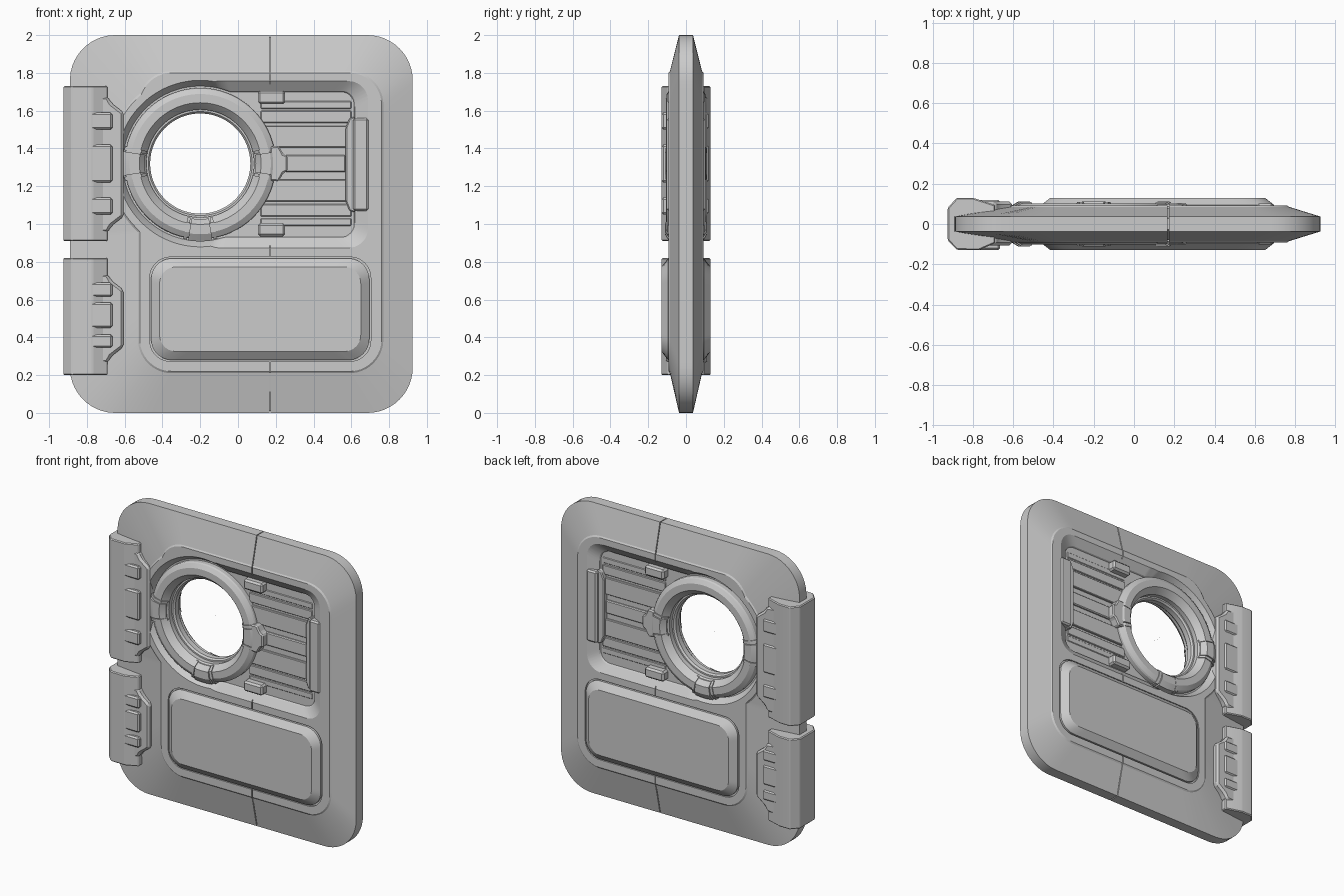
import bpy, bmesh
from math import sin, cos, pi, radians, hypot

if "Cube" in bpy.data.objects:
    bpy.data.objects.remove(bpy.data.objects["Cube"])

CX, CZ = -0.2, 1.32          # window centre


def make(name, bm, angle=12):
    bmesh.ops.recalc_face_normals(bm, faces=bm.faces[:])
    me = bpy.data.meshes.new(name)
    bm.to_mesh(me)
    bm.free()
    ob = bpy.data.objects.new(name, me)
    bpy.context.collection.objects.link(ob)
    shade(ob, angle)
    return ob


def shade(ob, angle):
    bpy.ops.object.select_all(action='DESELECT')
    ob.select_set(True)
    bpy.context.view_layer.objects.active = ob
    bpy.ops.object.shade_smooth_by_angle(angle=radians(angle))


def loft(name, rings, wrap=False, bevel=0, angle=12):
    bm = bmesh.new()
    vs = [[bm.verts.new(p) for p in r] for r in rings]
    n = len(rings[0])
    for k in range(len(vs) if wrap else len(vs) - 1):
        a, b = vs[k], vs[(k + 1) % len(vs)]
        for i in range(n):
            j = (i + 1) % n
            bm.faces.new((a[i], a[j], b[j], b[i]))
    if not wrap:
        bm.faces.new(vs[0])
        bm.faces.new(vs[-1])
    if bevel:
        bmesh.ops.recalc_face_normals(bm, faces=bm.faces[:])
        bmesh.ops.bevel(bm, geom=bm.edges[:], offset=bevel, segments=1,
                        affect='EDGES', clamp_overlap=True)
    return make(name, bm, angle)


def box(name, x0, x1, y0, y1, z0, z1, bevel=0.006):
    sq = [(x0, z0), (x1, z0), (x1, z1), (x0, z1)]
    return loft(name, [[(x, y, z) for x, z in sq] for y in (y0, y1)], bevel=bevel)


# Shapes as distance functions, so outlines can be merged and ray sampled
def rrect(x0, x1, z0, z1, r):
    def d(x, z):
        qx = abs(x - (x0 + x1) / 2) - (x1 - x0) / 2 + r
        qz = abs(z - (z0 + z1) / 2) - (z1 - z0) / 2 + r
        return hypot(max(qx, 0), max(qz, 0)) + min(max(qx, qz), 0) - r
    return d


def circle(r):
    return lambda x, z: hypot(x - CX, z - CZ) - r


def outline(y, centre, *shapes, n=256):
    pts = []
    for i in range(n):
        c, s = cos(2 * pi * i / n), sin(2 * pi * i / n)
        lo, hi = 0, 3
        for _ in range(40):
            m = (lo + hi) / 2
            if min(f(centre[0] + m * c, centre[1] + m * s) for f in shapes) < 0:
                lo = m
            else:
                hi = m
        pts.append((centre[0] + lo * c, y, centre[1] + lo * s))
    return pts


def lathe(name, profile, a0=0, a1=360, n=96):
    full = a1 - a0 == 360
    rings = []
    for k in range(n if full else n + 1):
        a = radians(a0 + (a1 - a0) * k / n)
        rings.append([(CX + r * cos(a), y, CZ + r * sin(a)) for r, y in profile])
    return loft(name, rings, wrap=full, angle=20)


# Door slab: thin rim sloping up to a flat raised field
C = (0.05, 1.0)
rim = rrect(-0.89, 0.925, 0, 2, 0.24)
field = (rrect(-0.53, 0.77, 0.21, 1.81, 0.18), circle(0.49))
step = (rrect(-0.52, 0.76, 0.22, 1.80, 0.17), circle(0.48))
half = [(0.037, (rim,)), (0.085, field), (0.092, step)]
door = loft('door', [outline(-y, C, *s) for y, s in half[::-1]] +
            [outline(y, C, *s) for y, s in half])

cutters = []
for s in (-1, 1):
    # window recess and shallow groove around the lower panel
    R = (0.05, 1.32)
    cutters.append(loft('recess_cutter', [
        outline(s * 0.045, R, rrect(-0.2, 0.615, 0.93, 1.70, 0.07), circle(0.41)),
        outline(s * 0.055, R, rrect(-0.2, 0.62, 0.925, 1.705, 0.07), circle(0.415)),
        outline(s * 0.098, R, rrect(-0.2, 0.70, 0.865, 1.765, 0.11), circle(0.445))]))
    P = (0.12, 0.55)
    cutters.append(loft('groove_cutter', [
        outline(s * y, P, rrect(-0.467, 0.703, 0.273, 0.825, 0.11)) for y in (0.08, 0.12)]))
    cutters.append(box('seam_cutter', 0.167, 0.173, min(s * 0.082, s * 0.12),
                       max(s * 0.082, s * 0.12), 0.81, 0.89, 0))
# Vertical seam wrapping over the top and bottom edges
seam = [(-.12, 1.7), (-.12, 2.02), (.12, 2.02), (.12, 1.7), (.08, 1.7), (.08, 1.79),
        (.028, 1.991), (-.028, 1.991), (-.08, 1.79), (-.08, 1.7)]
for flip in (0, 1):
    cutters.append(loft('seam_cutter', [[(x, y, 2 - z if flip else z) for y, z in seam]
                                        for x in (0.167, 0.173)]))
cutters.append(lathe('hole_cutter', [(0.0001, -.2), (0.34, -.2), (0.34, .2), (0.0001, .2)]))
for c in cutters:
    m = door.modifiers.new('cut', 'BOOLEAN')
    m.operation, m.solver, m.object = 'DIFFERENCE', 'EXACT', c
    bpy.context.view_layer.objects.active = door
    bpy.ops.object.modifier_apply(modifier=m.name)
    bpy.data.objects.remove(c)
shade(door, 12)

# Window ring, stepped inside
q = [(.265, .018), (.275, .03), (.285, .03), (.285, .06), (.315, .095), (.322, .102),
     (.368, .102), (.395, .085), (.40, .075)]
lathe('window_ring', [(r, -y) for r, y in q] + [(r, y) for r, y in q[::-1]], n=128)

for s in (-1, 1):
    def part(name, x0, x1, y0, y1, z0, z1, bevel=0.006):
        box(name, x0, x1, min(s * y0, s * y1), max(s * y0, s * y1), z0, z1, bevel)

    # Lower raised panel
    P = (0.12, 0.55)
    loft('lower_panel', [outline(s * y, P, rrect(-0.46 + i, 0.695 - i, 0.28 + i, 0.818 - i, 0.11 - i / 2))
                         for y, i in ((0.07, 0), (0.095, 0), (0.13, 0.045))])

    # Clamps on the ring
    clamp = [(.29, .05), (.29, .075), (.318, .108), (.37, .108), (.408, .085), (.408, .045)]
    for a, w in ((180, 13), (0, 13), (270, 13)):
        for lo, hi, k in ((a - w, a - w + 3, 0), (a + w - 3, a + w, 0), (a - w + 4, a + w - 4, .004)):
            lathe('ring_clamp', [(r + k, s * (y + k)) for r, y in clamp], lo, hi, 8)

    # Latch on the ring's right side
    loft('ring_latch', [[(x, s * y, CZ + z) for x, z in
                         ((.17, -.09), (.215, -.095), (.24, -.05), (.262, -.04), (.262, .04),
                          (.24, .05), (.215, .095), (.17, .09))] for y in (.04, .105)], bevel=.008)

    # Slats on the recess floor
    for sg in (-1, 1):
        for a, b, y in ((.215, .28, .053), (.085, .20, .06), (.29, .33, .049)):
            z0, z1 = sorted((CZ + sg * a, CZ + sg * b))
            part('floor_slat', 0.12, 0.60, 0.035, y, z0, z1, 0.004)
        # Corner brackets
        z0, z1 = sorted((CZ + sg * .315, CZ + sg * .385))
        part('corner_bracket', 0.105, 0.25, 0.035, 0.098, z0, z1, 0.012)
    part('centre_bar', 0.19, 0.57, 0.035, 0.06, 1.275, 1.365)

    # Side handle
    part('handle_grip', 0.61, 0.69, 0.04, 0.102, 1.07, 1.56, 0.01)
    loft('handle_plate', [[(x, s * y, z) for x, z in
                           ((.62, 1.06), (.59, 1.07), (.57, 1.12), (.57, 1.51), (.59, 1.56), (.62, 1.57))]
                          for y in (.035, .08)], bevel=.006)

# Hinges: chamfered barrel, flange plate and pads
section = [(-.925, -.08), (-.88, -.128), (-.77, -.13), (-.69, -.095), (-.69, .095),
           (-.80, .13), (-.88, .13), (-.925, .08)]
hinges = [('upper', .91, 1.73, ((1.05, 1.14), (1.22, 1.42), (1.50, 1.59)), 1.03, 1.60),
          ('lower', .20, .82, ((.345, .415), (.45, .585), (.615, .69)), .34, .66)]
for nm, z0, z1, pads, f0, f1 in hinges:
    loft(nm + '_hinge_barrel', [[(x, y, z) for x, y in section] for z in (z0, z1)], bevel=.006)
    plate = [(-.80, f0 - .085), (-.69, f0 - .075), (-.67, f0 - .04), (-.605, f0 + .01),
             (-.605, f1 - .01), (-.67, f1 + .04), (-.69, f1 + .075), (-.80, f1 + .085)]
    loft(nm + '_hinge_flange', [[(x, y, z) for x, z in plate] for y in (-.106, .112)], bevel=.014)
    for a, b in pads:
        box(nm + '_hinge_pad', -.78, -.665, -.13, .12, a, b, .01)
